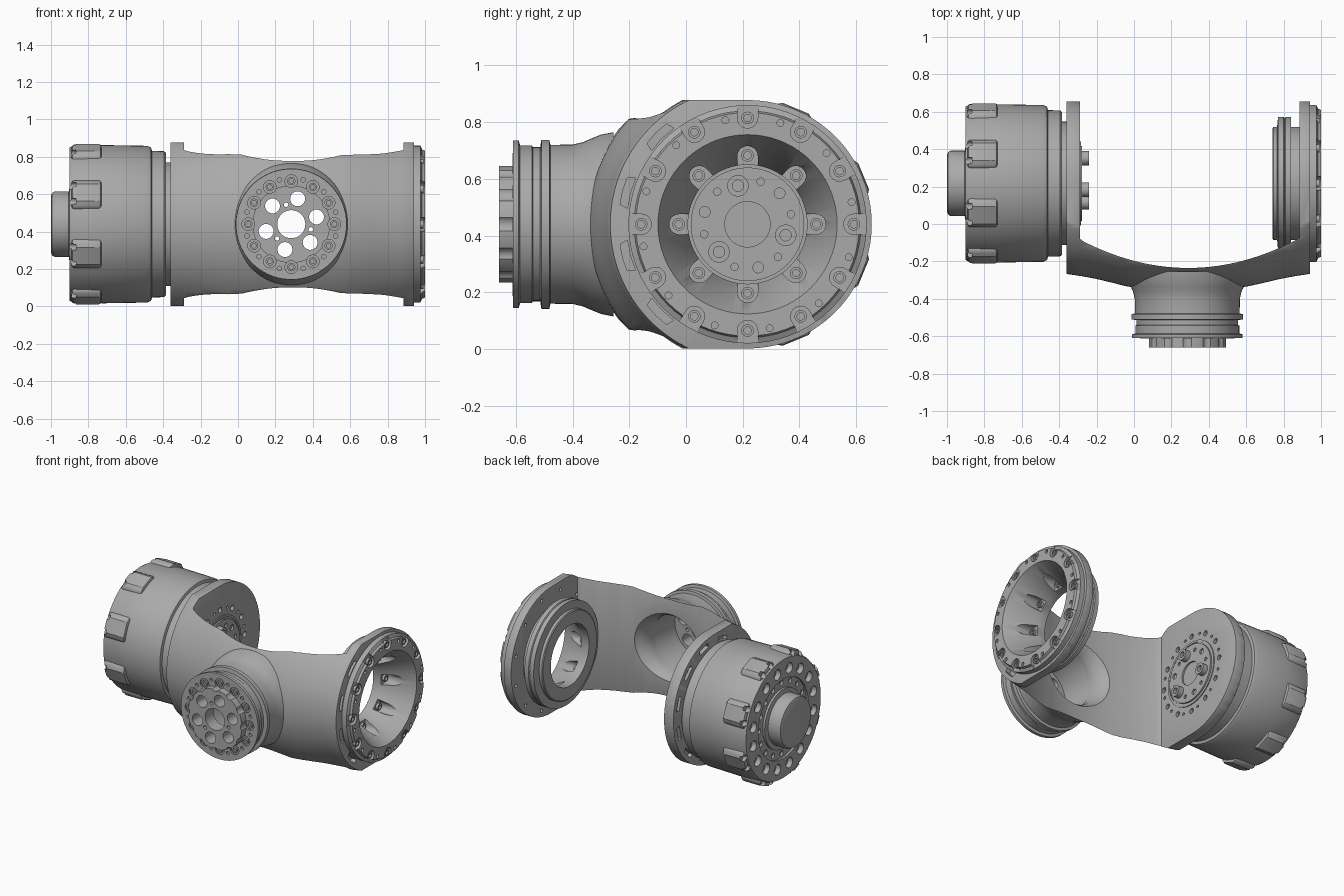
import bpy, bmesh, math
from mathutils import Matrix, Vector

if "Cube" in bpy.data.objects:
    bpy.data.objects.remove(bpy.data.objects["Cube"], do_unlink=True)

grey = bpy.data.materials.new("machined_grey")
grey.use_nodes = True
COLOUR = (0.4, 0.4, 0.4, 1)
grey.diffuse_color = COLOUR
grey.node_tree.nodes["Principled BSDF"].inputs["Base Color"].default_value = COLOUR

# Frames: local z runs along the main joint (+x) or out of the front neck (-y)
TURN_X = Matrix(((0, 0, 1, 0), (1, 0, 0, 0), (0, 1, 0, 0), (0, 0, 0, 1)))
TURN_Y = Matrix(((1, 0, 0, 0), (0, 0, -1, 0), (0, 1, 0, 0), (0, 0, 0, 1)))
JOINT = Matrix.Translation((0, 0.217, 0.44)) @ TURN_X
NECK = Matrix.Translation((0.285, 0, 0.44)) @ TURN_Y
parts = []


def finish(name, bm, frame):
    bmesh.ops.recalc_face_normals(bm, faces=bm.faces)
    bm.transform(frame)
    mesh = bpy.data.meshes.new(name)
    bm.to_mesh(mesh)
    bm.free()
    mesh.materials.append(grey)
    ob = bpy.data.objects.new(name, mesh)
    bpy.context.collection.objects.link(ob)
    parts.append(ob)
    return ob


def revolve(name, frame, profile, steps=72):
    """Spin a closed (height, radius) profile about local z."""
    bm = bmesh.new()
    vs = [bm.verts.new((r, 0, h)) for h, r in profile]
    es = [bm.edges.new((vs[i - 1], v)) for i, v in enumerate(vs)
          if profile[i - 1][1] + profile[i][1] > 0]
    bmesh.ops.spin(bm, geom=vs + es, cent=(0, 0, 0), axis=(0, 0, 1),
                   angle=math.tau, steps=steps, use_merge=False)
    bmesh.ops.remove_doubles(bm, verts=bm.verts, dist=0.0001)
    return finish(name, bm, frame)


def prisms(name, frame, outlines, z0, z1):
    """Extrude several outlines into one object."""
    bm = bmesh.new()
    for pts in outlines:
        low = [bm.verts.new((x, y, z0)) for x, y in pts]
        high = [bm.verts.new((x, y, z1)) for x, y in pts]
        bm.faces.new(low)
        bm.faces.new(high)
        for i in range(len(pts)):
            bm.faces.new((low[i - 1], low[i], high[i], high[i - 1]))
    return finish(name, bm, frame)


def circle(r, cx=0, n=20):
    return [(cx + r * math.cos(math.tau * i / n), r * math.sin(math.tau * i / n))
            for i in range(n)]


def around(outline, count, phase=0):
    """Repeat an outline around the local origin."""
    out = []
    for k in range(count):
        rot = Matrix.Rotation(math.radians(phase) + math.tau * k / count, 2)
        out.append([tuple(rot @ Vector(p)) for p in outline])
    return out


def holes(r, ring, count, phase=0):
    return around(circle(r, ring), count, phase)


def slot(r, centre, end):
    """Round-ended pocket at radius centre, square at radius end."""
    s = -1 if end > centre else 1
    arc = [(centre + s * r * math.cos(a), r * math.sin(a))
           for a in [math.pi * (i / 10 - 0.5) for i in range(11)]]
    return arc + [(end, r), (end, -r)]


def apply_mod(ob, mod):
    bpy.context.view_layer.objects.active = ob
    bpy.ops.object.modifier_apply(modifier=mod.name)


def soften(ob, width):
    mod = ob.modifiers.new("soft_edges", "BEVEL")
    mod.width, mod.segments, mod.angle_limit = width, 2, math.radians(40)
    apply_mod(ob, mod)


def boolean(ob, cutter, operation="DIFFERENCE"):
    mod = ob.modifiers.new("cut", "BOOLEAN")
    mod.operation, mod.solver, mod.object = operation, "EXACT", cutter
    apply_mod(ob, mod)
    parts.remove(cutter)
    bpy.data.objects.remove(cutter, do_unlink=True)


def cut(ob, frame, outlines, z0, z1):
    boolean(ob, prisms("cutter", frame, outlines, z0, z1))


# Yoke: a barrel about the joint, trimmed to a U in plan and to flat top and bottom
yoke = revolve("yoke", JOINT, [
    (-0.362, 0), (-0.362, 0.484), (-0.28, 0.496), (-0.2, 0.511), (-0.12, 0.53), (-0.05, 0.548),
    (0.02, 0.56), (0.285, 0.565), (0.55, 0.56), (0.62, 0.548), (0.7, 0.53), (0.78, 0.511),
    (0.86, 0.496), (0.94, 0.484), (0.94, 0)], 120)
inner = [(0.29 + 0.595 * t, -0.235 + 0.16 * t * t) for t in [1 - i / 16 for i in range(32)]]
plan = [(-0.29, 0.8), (-0.5, 0.8), (-0.5, -0.5), (1.1, -0.5), (1.1, 0.8), (0.885, 0.8)]
boolean(yoke, prisms("trim", Matrix(), [plan + inner + [(-0.29, -0.078)]], -0.3, 1.2),
        "INTERSECT")
arc = [(0.438 * math.sin(a), 0.438 * math.cos(a)) for a in [math.pi * i / 40 for i in range(41)]]
boolean(yoke, prisms("trim", JOINT, [arc + [(-0.8, -0.438), (-0.8, 0.438)]], -1, 1.2),
        "INTERSECT")
soften(yoke, 0.016)
cut(yoke, JOINT, [circle(0.29, n=72)], 0.7, 1.1)
# Flared opening into the hollow neck
boolean(yoke, revolve("funnel", NECK, [
    (0.12, 0), (0.12, 0.29), (0.18, 0.27), (0.215, 0.25), (0.24, 0.23), (0.27, 0.21),
    (0.31, 0.2), (0.45, 0.197), (0.45, 0)]))
# Rim pockets and screw holes in the two arms
rim = [(0.424, -0.055), (0.452, -0.048), (0.456, 0), (0.452, 0.048), (0.424, 0.055), (0.428, 0)]
cut(yoke, JOINT, around(rim, 12, 15)[4:8], 0.905, 1)
cut(yoke, JOINT, holes(0.012, 0.395, 12, 15), 0.8, 0.9)
pocket = [(0.375, -0.05), (0.405, -0.045), (0.405, 0.045), (0.375, 0.05)]
cut(yoke, JOINT, around(pocket, 12, 15), -0.4, -0.335)
cut(yoke, JOINT, holes(0.018, 0.27, 12) + holes(0.01, 0.27, 12, 13), -0.31, -0.2)

# Hub disc and pins on the inside of the motor arm
hub = revolve("arm_hub", JOINT, [(-0.31, 0), (-0.31, 0.225), (-0.284, 0.225), (-0.284, 0.21),
                                 (-0.289, 0.21), (-0.289, 0.2), (-0.278, 0.2), (-0.278, 0)])
cut(hub, JOINT, [circle(0.08, n=40)] + holes(0.013, 0.157, 6, 13) + holes(0.019, 0.157, 3, 44),
    -0.295, -0.2)
pins = prisms("hub_pins", JOINT, holes(0.038, 0.14, 3, -16), -0.3, -0.24)
cut(pins, JOINT, holes(0.02, 0.14, 3, -16), -0.265, -0.2)

# Open bearing ring on the other arm
ring = revolve("bearing_ring", JOINT, [
    (0.74, 0.21), (0.74, 0.295), (0.745, 0.302), (0.765, 0.302), (0.77, 0.355), (0.8, 0.355),
    (0.805, 0.348), (0.81, 0.355), (0.84, 0.355), (0.84, 0.302), (0.93, 0.302), (0.93, 0.42),
    (0.975, 0.42), (0.985, 0.4), (1.0, 0.394), (1.0, 0.316), (0.8, 0.21)])
cut(ring, JOINT, around(slot(0.036, 0.24, 0.16), 8), 0.8, 1.1)
cut(ring, JOINT, around(slot(0.036, 0.375, 0.5), 12), 0.975, 1.1)
cut(ring, JOINT, holes(0.012, 0.375, 12, 12), 0.985, 1.1)
for name, r, count, base in (("inner_screws", 0.243, 8, 0.795), ("outer_screws", 0.375, 12, 0.97)):
    screws = prisms(name, JOINT, holes(0.022, r, count), base, base + 0.022)
    cut(screws, JOINT, holes(0.013, r, count), base + 0.01, base + 0.1)

# Motor housing with rear bolt circle
housing = revolve("motor_housing", JOINT, [
    (-0.9, 0), (-0.9, 0.41), (-0.885, 0.418), (-0.72, 0.423), (-0.485, 0.419), (-0.465, 0.41),
    (-0.46, 0.392), (-0.395, 0.39), (-0.384, 0.38), (-0.384, 0.33), (-0.35, 0.33), (-0.35, 0)])
cut(housing, JOINT, holes(0.036, 0.335, 16, 11.25), -1, -0.865)
cut(housing, JOINT, [circle(0.275, n=64)], -1, -0.885)
cut(housing, JOINT, holes(0.018, 0.245, 16), -1, -0.87)

# Lugs around the housing, with bolt notches on their rear edges
lug = [(0.39, -0.085), (0.422, -0.08), (0.443, -0.05), (0.443, 0.05), (0.422, 0.08), (0.39, 0.085)]
lugs = prisms("housing_lugs", JOINT, around(lug, 8, 22.5), -0.89, -0.73)
soften(lugs, 0.014)
notches = holes(0.02, 0.428, 8, 16.5) + holes(0.02, 0.428, 8, 28.5)
for part in (housing, lugs):
    cut(part, JOINT, notches, -1, -0.865)

# Rear cap
revolve("rear_cap", JOINT, [(-1, 0), (-1, 0.15), (-0.994, 0.167), (-0.98, 0.175), (-0.905, 0.175),
                            (-0.9, 0.205), (-0.88, 0.205), (-0.88, 0)])

# Front neck with collar, flange and notched drive hub
neck = revolve("front_neck", NECK, [
    (0.255, 0.235), (0.255, 0.325), (0.3, 0.316), (0.335, 0.302), (0.365, 0.289), (0.4, 0.281),
    (0.478, 0.28), (0.482, 0.298), (0.51, 0.298), (0.514, 0.272), (0.54, 0.272), (0.543, 0.278),
    (0.585, 0.278), (0.59, 0.296), (0.61, 0.296), (0.61, 0.207), (0.66, 0.207), (0.66, 0),
    (0.57, 0), (0.57, 0.199), (0.32, 0.202), (0.27, 0.214)])
cut(neck, NECK, holes(0.034, 0.23, 12), 0.6, 0.8)
cut(neck, NECK, [circle(0.075, n=40)] + holes(0.04, 0.14, 6, 16) + holes(0.012, 0.108, 3, 105),
    0.5, 0.8)
cut(neck, NECK, holes(0.012, 0.245, 12, 15), 0.595, 0.8)
bolts = prisms("flange_bolts", NECK, holes(0.022, 0.23, 12), 0.595, 0.612)
cut(bolts, NECK, holes(0.012, 0.23, 12), 0.602, 0.7)

# Smooth shading with crisp edges
bpy.ops.object.select_all(action="DESELECT")
for ob in parts:
    ob.select_set(True)
bpy.context.view_layer.objects.active = yoke
bpy.ops.object.shade_smooth_by_angle(angle=math.radians(30))
